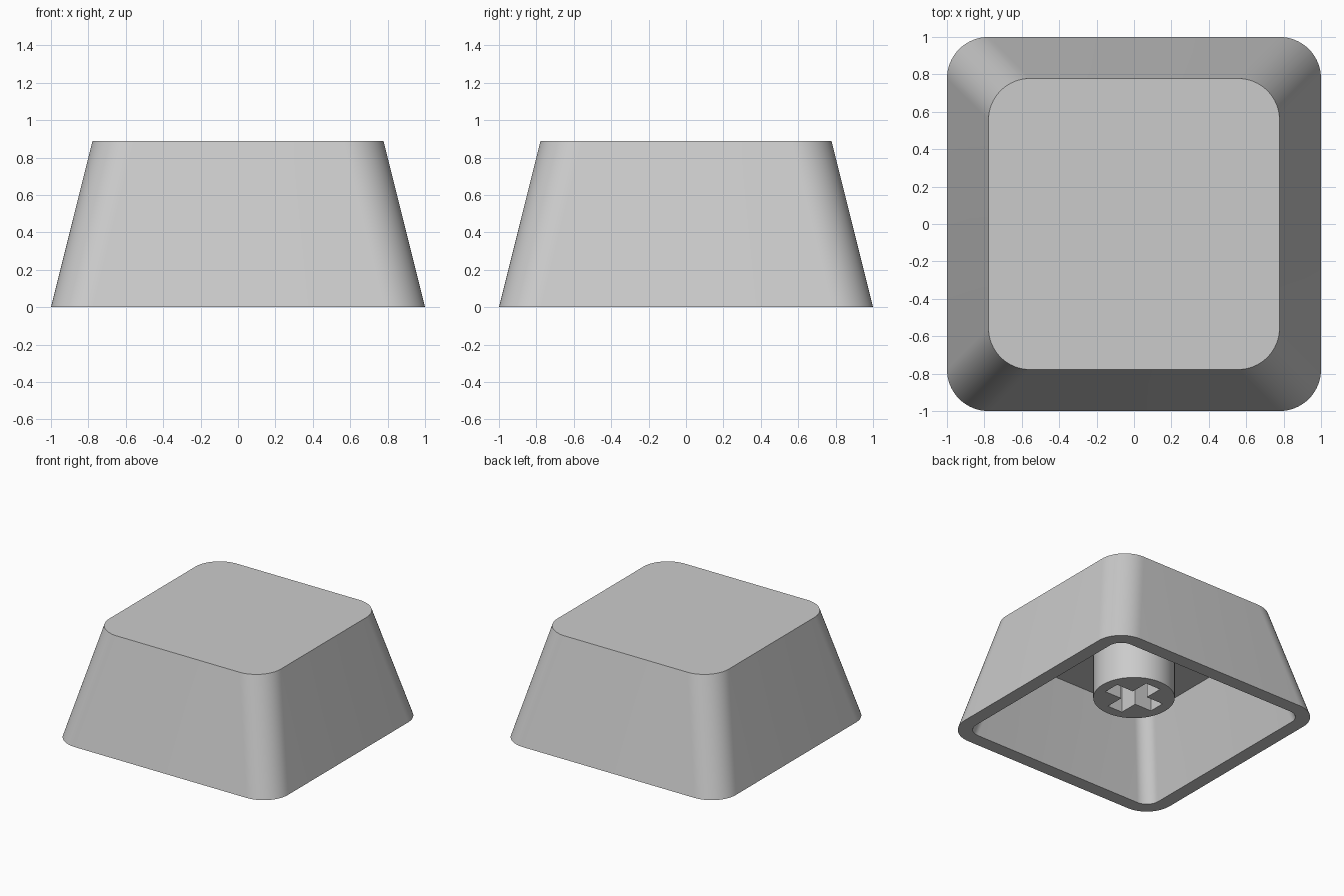
import bpy
import bmesh
from math import cos, sin, pi, radians

cube = bpy.data.objects.get("Cube")
if cube:
    bpy.data.objects.remove(cube, do_unlink=True)

# Main dimensions
HEIGHT, CEILING, STEM_BOTTOM = 0.889, 0.66, 0.222
WALL = 0.111

grey = bpy.data.materials.new("light grey plastic")
grey.use_nodes = True
colour = (0.6, 0.6, 0.6, 1)
grey.diffuse_color = colour
grey.node_tree.nodes["Principled BSDF"].inputs["Base Color"].default_value = colour


def rounded_square(half, radius, steps=16):
    """Outline of a square with rounded corners, counter-clockwise."""
    points = []
    for corner in range(4):
        mid = (corner + 0.5) * pi / 2
        cx = (half - radius) * (1 if cos(mid) > 0 else -1)
        cy = (half - radius) * (1 if sin(mid) > 0 else -1)
        for i in range(steps + 1):
            a = (corner + i / steps) * pi / 2
            points.append((cx + radius * cos(a), cy + radius * sin(a)))
    return points


def add_ring(bm, outline, z):
    return [bm.verts.new((x, y, z)) for x, y in outline]


def bridge(bm, a, b):
    """Quads between two rings with the same number of points."""
    n = len(a)
    for i in range(n):
        j = (i + 1) % n
        bm.faces.new((a[i], a[j], b[j], b[i]))


def finish(bm, name):
    mesh = bpy.data.meshes.new(name)
    bm.to_mesh(mesh)
    bm.free()
    mesh.materials.append(grey)
    obj = bpy.data.objects.new(name, mesh)
    bpy.context.collection.objects.link(obj)
    bpy.ops.object.select_all(action="DESELECT")
    obj.select_set(True)
    bpy.context.view_layer.objects.active = obj
    bpy.ops.object.shade_smooth_by_angle(angle=radians(30))
    return obj


# Hollow tapered shell: ceiling, inner wall, rim, outer wall, top
bm = bmesh.new()
rings = [add_ring(bm, rounded_square(half, radius), z) for half, radius, z in (
    (0.722, WALL, CEILING),
    (1 - WALL, WALL, 0),
    (1, 2 * WALL, 0),
    (0.778, 2 * WALL, HEIGHT),
)]
for lower, upper in zip(rings, rings[1:]):
    bridge(bm, lower, upper)
bm.faces.new(rings[-1])
bm.faces.new(reversed(rings[0]))
finish(bm, "cap_shell")

# Round stem with a cross-shaped socket
bm = bmesh.new()
circle = [(0.305 * cos(2 * pi * i / 64), 0.305 * sin(2 * pi * i / 64)) for i in range(64)]
arm, slot = 0.222, 0.068
cross = []
for turn in range(4):
    c, s = round(cos(turn * pi / 2)), round(sin(turn * pi / 2))
    for x, y in ((arm, -slot), (arm, slot), (slot, slot)):
        cross.append((x * c - y * s, x * s + y * c))
loops = []
for outline, inward in ((circle, False), (cross, True)):
    low = add_ring(bm, outline, STEM_BOTTOM)
    high = add_ring(bm, outline, CEILING)
    if inward:
        bridge(bm, high, low)
    else:
        bridge(bm, low, high)
    loops += [bm.edges.get((low[i - 1], low[i])) for i in range(len(low))]
filled = bmesh.ops.triangle_fill(bm, edges=loops, use_beauty=True, normal=(0, 0, -1))
for face in filled["geom"]:
    if isinstance(face, bmesh.types.BMFace):
        face.normal_update()
        if face.normal.z > 0:
            face.normal_flip()
finish(bm, "stem")
